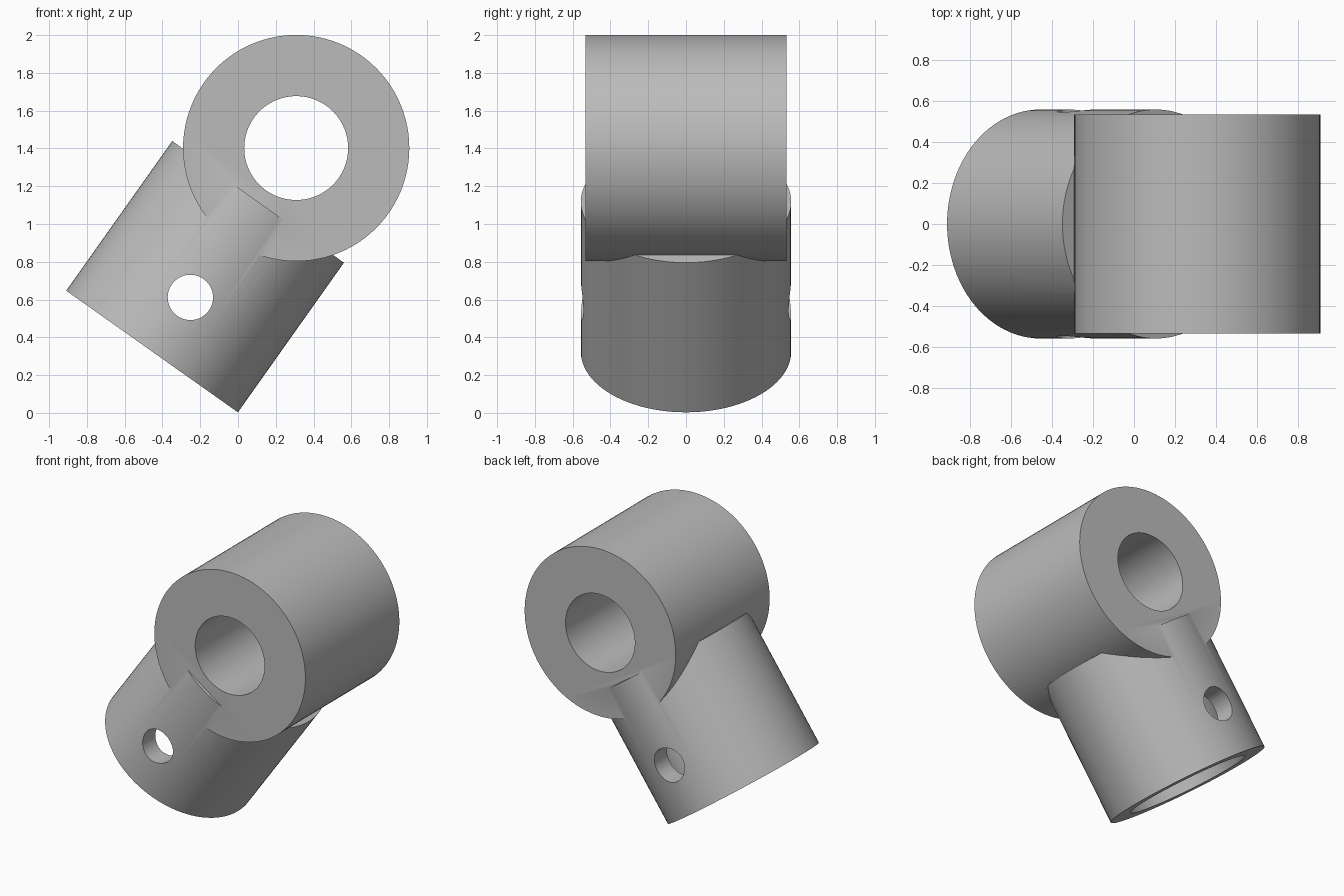
import bpy
import math
from mathutils import Vector

cube = bpy.data.objects.get("Cube")
if cube:
    bpy.data.objects.remove(cube, do_unlink=True)

grey = bpy.data.materials.new("plain_grey")
grey.use_nodes = True
colour = (0.5, 0.5, 0.5, 1)
grey.diffuse_color = colour
grey.node_tree.nodes["Principled BSDF"].inputs["Base Color"].default_value = colour


def rod(name, start, end, radius, sides=96):
    """Closed cylinder between two points."""
    start, end = Vector(start), Vector(end)
    span = end - start
    bpy.ops.mesh.primitive_cylinder_add(
        vertices=sides, radius=radius, depth=span.length,
        location=(start + end) / 2,
        rotation=span.to_track_quat("Z", "Y").to_euler())
    obj = bpy.context.object
    obj.name = name
    obj.data.materials.append(grey)
    return obj


def combine(target, tool, operation):
    """Apply a boolean and discard the tool."""
    tool.hide_render = True
    mod = target.modifiers.new(operation.lower(), "BOOLEAN")
    mod.operation = operation
    mod.solver = "EXACT"
    mod.object = tool
    bpy.context.view_layer.objects.active = target
    bpy.ops.object.modifier_apply(modifier=mod.name)
    bpy.data.objects.remove(tool, do_unlink=True)


base = Vector((-0.455, 0, 0.325))
eye = Vector((0.308, 0, 1.402))
axis = (eye - base).normalized()
across = Vector((0, 1, 0))

# Tilted socket body joined to the horizontal eye
bracket = rod("socket_bracket", base, base + axis * 0.971, 0.557)
ring = rod("eye_ring", eye - across * 0.532, eye + across * 0.532, 0.599)
combine(bracket, ring, "UNION")

# Eye bore, blind socket in the base, and cross pin hole
pin = base + axis * 0.351
cutters = [
    rod("eye_bore", eye - across, eye + across, 0.275),
    rod("socket_bore", base - axis * 0.2, base + axis * 0.7, 0.415),
    rod("pin_hole", pin - across, pin + across, 0.12, 64),
]
for cutter in cutters:
    combine(bracket, cutter, "DIFFERENCE")

bpy.ops.object.select_all(action="DESELECT")
bracket.select_set(True)
bpy.context.view_layer.objects.active = bracket
bpy.ops.object.shade_smooth_by_angle(angle=math.radians(30))
